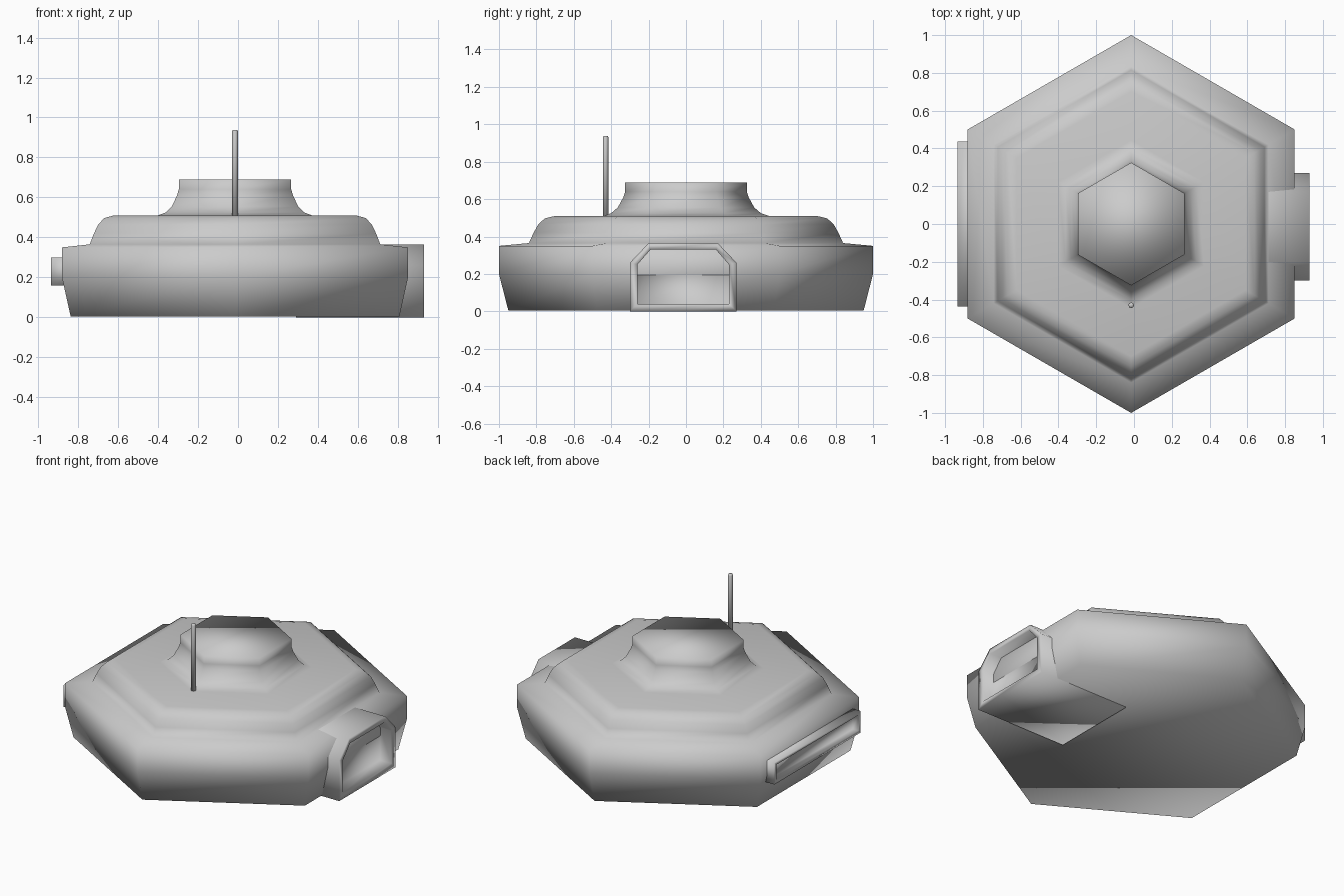
import bpy
import bmesh
from math import sin, cos, pi

cube = bpy.data.objects.get("Cube")
if cube:
    bpy.data.objects.remove(cube, do_unlink=True)

# One plain grey covers the whole building
grey = bpy.data.materials.new("plain grey")
grey.use_nodes = True
colour = (0.6, 0.6, 0.6, 1)
grey.diffuse_color = colour
grey.node_tree.nodes["Principled BSDF"].inputs["Base Color"].default_value = colour

CX = -0.015  # centre line of the hull


def finish(name, bm):
    """Turn a bmesh into a fully smooth shaded grey object."""
    bmesh.ops.recalc_face_normals(bm, faces=bm.faces[:])
    for face in bm.faces:
        face.smooth = True
    mesh = bpy.data.meshes.new(name)
    bm.to_mesh(mesh)
    bm.free()
    mesh.materials.append(grey)
    obj = bpy.data.objects.new(name, mesh)
    bpy.context.collection.objects.link(obj)
    return obj


def loft(name, rings):
    """Join closed rings of points and cap both ends."""
    bm = bmesh.new()
    loops = [[bm.verts.new(p) for p in ring] for ring in rings]
    for a, b in zip(loops, loops[1:]):
        for i in range(len(a)):
            j = (i + 1) % len(a)
            bm.faces.new((a[i], a[j], b[j], b[i]))
    bm.faces.new(loops[0])
    bm.faces.new(loops[-1])
    return finish(name, bm)


def lathe(name, profile, sides, x, y):
    """Stack regular polygons with a corner on the y axis."""
    turns = [pi / 2 + 2 * pi * i / sides for i in range(sides)]
    return loft(name, [[(x + r * cos(t), y + r * sin(t), z) for t in turns]
                       for r, z in profile])


def recessed_block(name, outer, inner, back, front, floor):
    """Extrude a y-z outline along x and sink an opening into its front."""
    steps = ((outer, back), (outer, front), (inner, front), (inner, floor))
    return loft(name, [[(x, y, z) for y, z in shape] for shape, x in steps])


# Hexagonal hull: sloped skirt, wall, deck, rounded roof and flared turret
lathe("hull", [
    (0.95, 0.005), (1.0, 0.2), (1.0, 0.35), (0.84, 0.365),
    (0.815, 0.42), (0.79, 0.465), (0.755, 0.497), (0.7, 0.51),
    (0.445, 0.51), (0.4, 0.525), (0.365, 0.555), (0.335, 0.61),
    (0.325, 0.64), (0.325, 0.69)], 6, CX, 0)

# Doorway with chamfered top corners, on the +x wall
def arch(half, top_half, low, shoulder, high):
    right = [(half, low), (half, shoulder), (top_half, high)]
    return [(CX + y, z) for y, z in right] + [(CX - y, z) for y, z in reversed(right)]


recessed_block("doorway", arch(0.285, 0.185, 0, 0.26, 0.365),
               arch(0.245, 0.175, 0.04, 0.25, 0.33), 0.29, 0.93, 0.85)

# Long window slot on the -x wall
def oblong(half, low, high):
    return [(-half, low), (half, low), (half, high), (-half, high)]


recessed_block("window_slot", oblong(0.437, 0.16, 0.3),
               oblong(0.417, 0.18, 0.28), -0.8, -0.935, -0.895)

# Antenna standing on the roof
lathe("antenna", [(0.015, 0.5), (0.015, 0.93), (0.011, 0.938)], 8, CX, -0.43)
